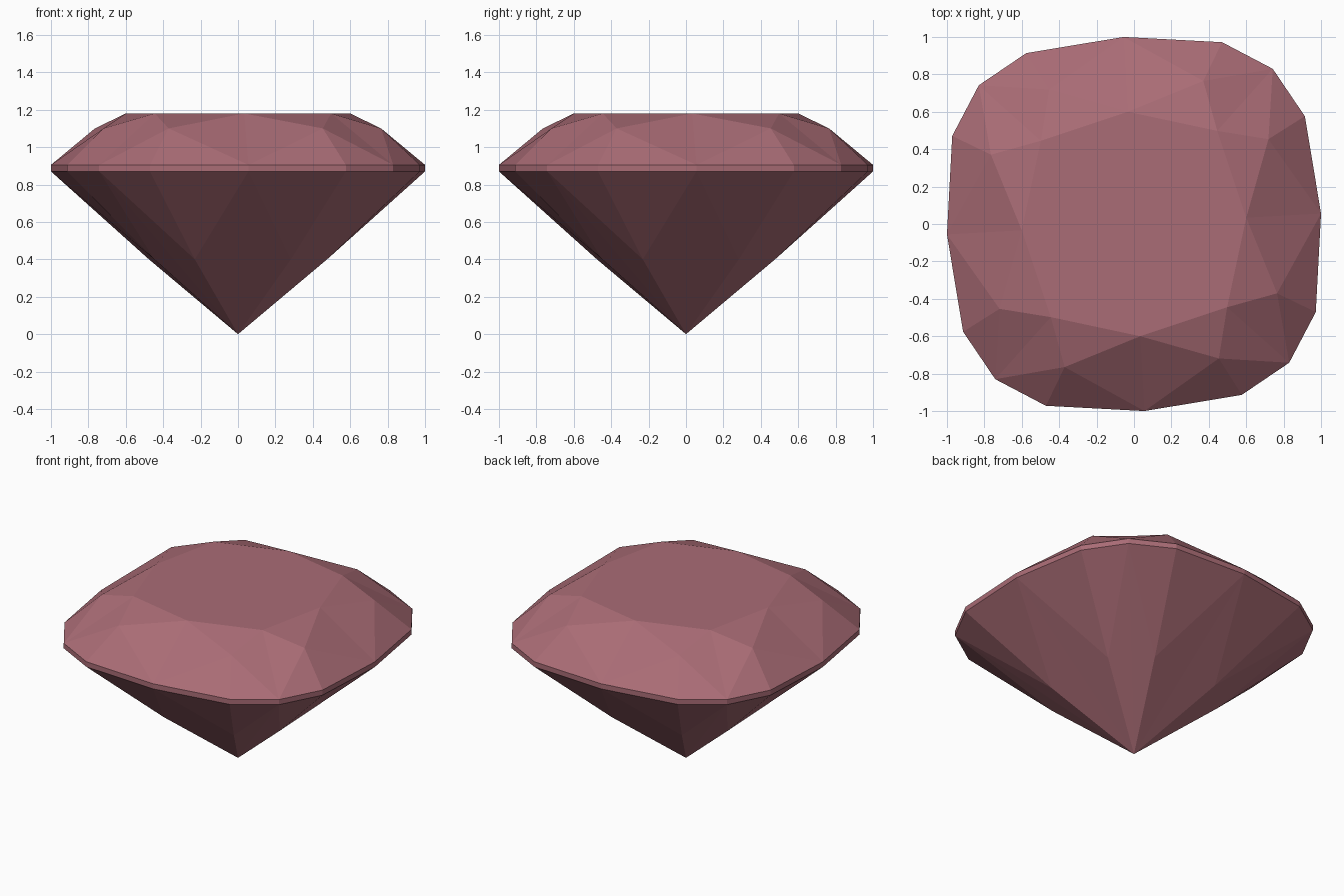
import bpy, bmesh, math

if "Cube" in bpy.data.objects:
    bpy.data.objects.remove(bpy.data.objects["Cube"])

# Cushion outline: radius and angle repeat every quarter turn (side, shoulder, corner, shoulder)
TWIST = 3.2
QUARTER = [(1.0016, 0), (1.08, 29.05), (1.113, 45), (1.08, 60.95)]
N = 16


def outline(i):
    r, a = QUARTER[i % 4]
    a = math.radians(a + 90 * (i // 4) + TWIST)
    return r * math.cos(a), r * math.sin(a)


bm = bmesh.new()


def ring(scale, z, start=0, step=1):
    """Vertices on the scaled outline, keyed by outline index."""
    verts = {}
    for i in range(start, N, step):
        x, y = outline(i)
        verts[i] = bm.verts.new((x * scale, y * scale, z))
    return verts


table = ring(0.60, 1.18, 0, 2)
crown = ring(0.787, 1.10, 1, 2)
girdle_top = ring(1.0, 0.905)
girdle_low = ring(1.0, 0.87)
pavilion = ring(0.49, 0.40, 1, 2)
culet = bm.verts.new((0, 0, 0))

# Table facet
bm.faces.new([table[i] for i in range(0, N, 2)])

# Girdle band
for i in range(N):
    j = (i + 1) % N
    bm.faces.new((girdle_low[i], girdle_low[j], girdle_top[j], girdle_top[i]))

# Facets on both sides of each odd outline direction
for m in range(1, N, 2):
    a, b = m - 1, (m + 1) % N
    bm.faces.new((table[a], crown[m], table[b]))              # star facet
    for e in (a, b):
        bm.faces.new((girdle_top[e], crown[m], table[e]))     # half of crown kite
        bm.faces.new((girdle_top[e], girdle_top[m], crown[m]))  # upper girdle facet
        bm.faces.new((girdle_low[e], girdle_low[m], pavilion[m]))  # lower girdle facet
        bm.faces.new((girdle_low[e], pavilion[m], culet))     # half of pavilion kite

bmesh.ops.recalc_face_normals(bm, faces=bm.faces)
mesh = bpy.data.meshes.new("cushion_cut_gem")
bm.to_mesh(mesh)
bm.free()

# Single dusty rose colour
rose = bpy.data.materials.new("dusty rose")
rose.diffuse_color = (0.40, 0.15, 0.18, 1)
rose.use_nodes = True
rose.node_tree.nodes["Principled BSDF"].inputs["Base Color"].default_value = rose.diffuse_color
mesh.materials.append(rose)
gem = bpy.data.objects.new("cushion_cut_gem", mesh)
bpy.context.collection.objects.link(gem)
